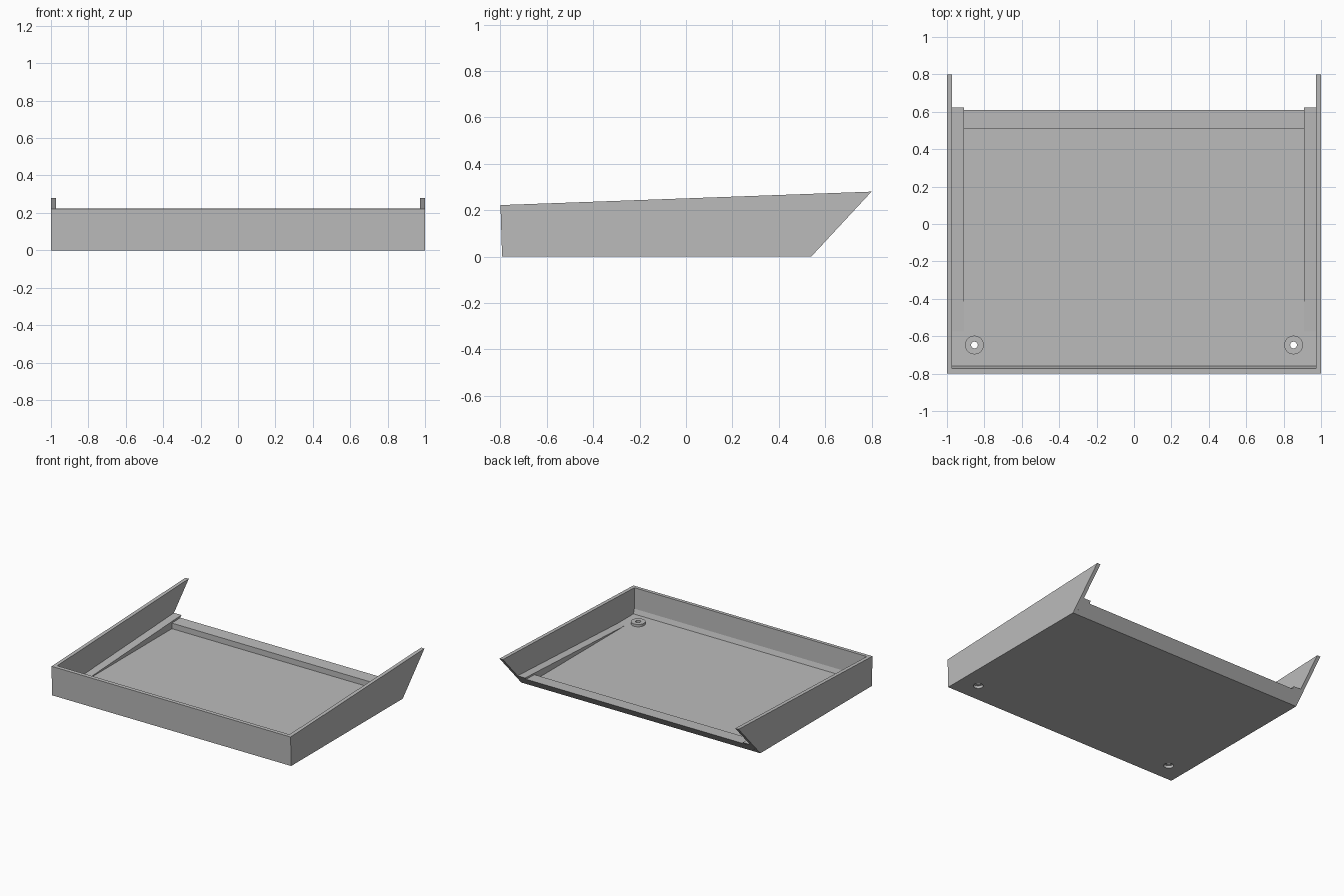
import bpy
import bmesh
import math

cube = bpy.data.objects.get("Cube")
if cube:
    bpy.data.objects.remove(cube, do_unlink=True)

grey = bpy.data.materials.new("plain_grey")
grey.use_nodes = True
grey.diffuse_color = (0.5, 0.5, 0.5, 1)
grey.node_tree.nodes["Principled BSDF"].inputs["Base Color"].default_value = (0.5, 0.5, 0.5, 1)


def finish(name, bm):
    bmesh.ops.recalc_face_normals(bm, faces=bm.faces)
    mesh = bpy.data.meshes.new(name)
    bm.to_mesh(mesh)
    bm.free()
    mesh.materials.append(grey)
    obj = bpy.data.objects.new(name, mesh)
    bpy.context.collection.objects.link(obj)
    return obj


def prism(name, profile, x0, x1):
    """Extrude a (y, z) profile along x."""
    bm = bmesh.new()
    face = bm.faces.new([bm.verts.new((x0, y, z)) for y, z in profile])
    new = bmesh.ops.extrude_face_region(bm, geom=[face])["geom"]
    verts = [v for v in new if isinstance(v, bmesh.types.BMVert)]
    bmesh.ops.translate(bm, verts=verts, vec=(x1 - x0, 0, 0))
    return finish(name, bm)


def turned(name, profile, x, y, sides=32):
    """Solid of stacked rings from an (r, z) profile."""
    bm = bmesh.new()
    rings = [[bm.verts.new((x + r * math.cos(math.tau * i / sides),
                            y + r * math.sin(math.tau * i / sides), z))
              for i in range(sides)] for r, z in profile]
    for a, b in zip(rings, rings[1:]):
        for i in range(sides):
            j = (i + 1) % sides
            bm.faces.new((a[i], a[j], b[j], b[i]))
    bm.faces.new(rings[0])
    bm.faces.new(rings[-1])
    return finish(name, bm)


def cut(obj, cutter):
    mod = obj.modifiers.new("hole", "BOOLEAN")
    mod.operation = "DIFFERENCE"
    mod.solver = "EXACT"
    mod.object = cutter


# Floor, front wall and raised rear lip share one cross-section
tray = prism("tray", [(-0.793, 0), (0.54, 0), (0.61, 0.075), (0.51, 0.072),
                      (0.51, 0.03), (-0.76, 0.03), (-0.771, 0.065),
                      (-0.772, 0.223), (-0.8, 0.222)], -0.972, 0.972)

wall = [(-0.793, 0), (0.54, 0), (0.8, 0.28), (-0.8, 0.222)]
ramp = [(-0.575, 0.02), (0.5586, 0.02), (0.6236, 0.09), (-0.575, 0.03)]

for side, s in (("left", 1), ("right", -1)):
    # Side wall and the sloping ledge along it
    prism(side + "_wall", wall, s * 0.972, s)
    prism(side + "_ledge", ramp, s * 0.91, s * 0.972)
    # Screw boss with a counterbored hole from below
    boss = turned(side + "_boss", [(0.05, 0.025), (0.05, 0.048)], s * 0.853, -0.647)
    cutter = turned(side + "_hole_cutter",
                    [(0.034, -0.02), (0.034, 0.02), (0.018, 0.02), (0.018, 0.1)],
                    s * 0.853, -0.647)
    cutter.hide_render = True
    cutter.hide_set(True)
    cut(tray, cutter)
    cut(boss, cutter)
